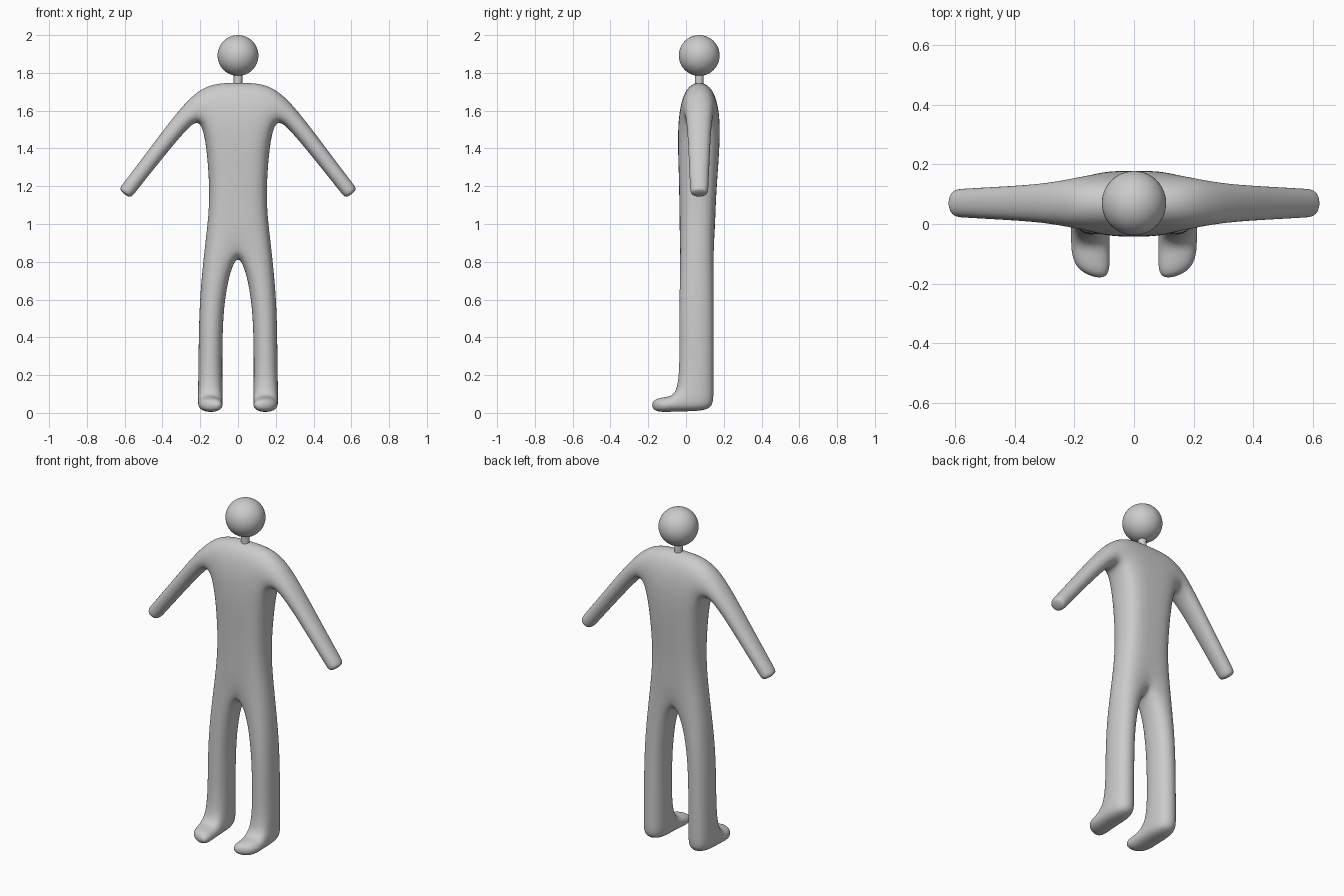
import bpy, bmesh
from mathutils import Vector

cube = bpy.data.objects.get("Cube")
if cube:
    bpy.data.objects.remove(cube)

MID = 0.07  # depth of the body's centre line

grey = bpy.data.materials.new("plain_grey")
grey.use_nodes = True
grey.diffuse_color = (0.6, 0.6, 0.6, 1)
grey.node_tree.nodes["Principled BSDF"].inputs["Base Color"].default_value = (0.6, 0.6, 0.6, 1)

bm = bmesh.new()


def ring(points):
    return [bm.verts.new(p) for p in points]


def bridge(a, b, sides=(0, 1, 2, 3)):
    for i in sides:
        j = (i + 1) % 4
        bm.faces.new((a[i], a[j], b[j], b[i]))


def slab(x0, x1, y0, y1, z):
    return ring([(x0, y0, z), (x1, y0, z), (x1, y1, z), (x0, y1, z)])


# Half torso: width, front, back, height from crotch to shoulders
torso = [slab(0, *row) for row in [
    (0.182, -0.035, 0.152, 0.89),
    (0.157, -0.034, 0.155, 1.08),
    (0.160, -0.038, 0.168, 1.28),
    (0.192, -0.048, 0.188, 1.56),
    (0.185, 0.0, 0.14, 1.755)]]
for k in range(4):
    bridge(torso[k], torso[k + 1], (0, 1, 2) if k < 3 else (0, 2))
bm.faces.new(torso[-1])

# Arm, sloping down and out from the open shoulder
low, top = torso[3], torso[4]
previous = [low[1], low[2], top[2], top[1]]
start, end = Vector((0.30, MID, 1.545)), Vector((0.60, MID, 1.16))
axis = (end - start).normalized()
up = Vector((-axis.z, 0, axis.x))
for t, thick, deep in [(0, 0.052, 0.07), (0.5, 0.045, 0.06), (0.94, 0.043, 0.052), (1.01, 0.042, 0.05)]:
    c = start.lerp(end, t)
    u, d = up * thick, Vector((0, deep, 0))
    arm = ring([c - u - d, c - u + d, c + u + d, c + u - d])
    bridge(previous, arm)
    previous = arm
bm.faces.new(previous)

# Leg
previous = torso[0]
for row in [(0.068, 0.208, 0.62), (0.078, 0.214, 0.38), (0.078, 0.216, 0.10)]:
    leg = slab(row[0], row[1], -0.043, 0.153, row[2])
    bridge(previous, leg)
    previous = leg
sole = slab(0.078, 0.216, -0.043, 0.153, 0.005)
bridge(previous, sole, (1, 2, 3))
bm.faces.new(sole)

# Foot, drawn forward from the ankle
previous = [previous[0], previous[1], sole[1], sole[0]]
for inner, outer, y0, y1, high, base in [(0.076, 0.217, -0.11, -0.10, 0.088, 0.0),
                                          (0.078, 0.190, -0.20, -0.165, 0.075, 0.006)]:
    foot = ring([(inner, y0, high), (outer, y1, high), (outer, y1, base), (inner, y0, base)])
    bridge(previous, foot)
    previous = foot
bm.faces.new(previous)

bmesh.ops.recalc_face_normals(bm, faces=bm.faces)
mesh = bpy.data.meshes.new("body")
bm.to_mesh(mesh)
bm.free()
body = bpy.data.objects.new("body", mesh)
bpy.context.collection.objects.link(body)
mesh.materials.append(grey)
mesh.shade_smooth()
mirror = body.modifiers.new("mirror", "MIRROR")
mirror.use_clip = True
subdivision = body.modifiers.new("subdivision", "SUBSURF")
subdivision.levels = subdivision.render_levels = 4

# Neck and head
bpy.ops.mesh.primitive_cylinder_add(vertices=32, radius=0.023, depth=0.12, location=(0, MID, 1.76))
neck = bpy.context.object
neck.name = "neck"
bpy.ops.object.shade_smooth_by_angle()
neck.data.materials.append(grey)
bpy.ops.mesh.primitive_uv_sphere_add(segments=48, ring_count=24, radius=0.108, location=(0, MID, 1.892))
head = bpy.context.object
head.name = "head"
bpy.ops.object.shade_smooth()
head.data.materials.append(grey)
